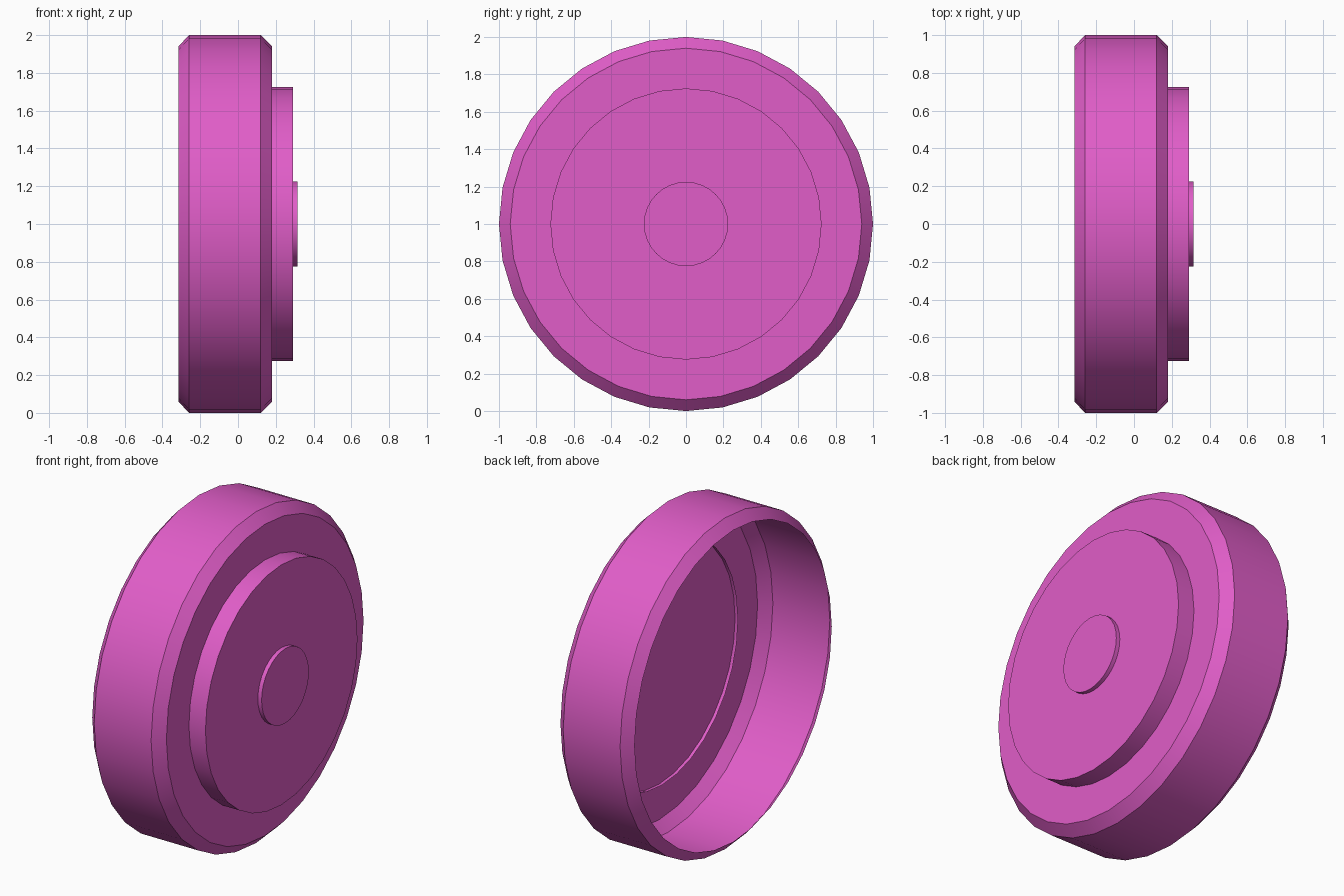
import bpy
import math

if "Cube" in bpy.data.objects:
    bpy.data.objects.remove(bpy.data.objects["Cube"])

SIDES = 32

pink = bpy.data.materials.new("pink")
pink.diffuse_color = (0.75, 0.11, 0.58, 1.0)
pink.use_nodes = True
pink.node_tree.nodes["Principled BSDF"].inputs["Base Color"].default_value = pink.diffuse_color


def lathe(name, profile):
    """Spin an (x, radius) profile around the x axis at z = 1; radius 0 closes with a flat cap."""
    verts, faces, rings = [], [], []
    for x, r in profile:
        if r == 0:
            continue
        rings.append(len(verts))
        for i in range(SIDES):
            a = 2 * math.pi * i / SIDES
            verts.append((x, r * math.cos(a), 1 + r * math.sin(a)))
    for a, b in zip(rings, rings[1:]):
        for i in range(SIDES):
            j = (i + 1) % SIDES
            faces.append((a + i, a + j, b + j, b + i))
    if profile[-1][1] == 0:
        faces.append(tuple(rings[-1] + i for i in range(SIDES)))
    # ring order runs towards +x, so flip for outward normals
    n_side = len(faces) - 1
    faces = [tuple(reversed(f)) if k < n_side else f for k, f in enumerate(faces)]
    mesh = bpy.data.meshes.new(name)
    mesh.from_pydata(verts, [], faces)
    mesh.materials.append(pink)
    obj = bpy.data.objects.new(name, mesh)
    bpy.context.collection.objects.link(obj)
    bpy.ops.object.select_all(action='DESELECT')
    obj.select_set(True)
    bpy.context.view_layer.objects.active = obj
    bpy.ops.object.shade_smooth_by_angle(angle=math.radians(30))
    return obj


# Open-backed dish with chamfered rims
lathe("outer_shell", [(-0.315, 0.94), (-0.26, 1.0), (0.12, 1.0), (0.18, 0.94), (0.18, 0)])

# Raised disc, its open back edge poking slightly inside the dish
lathe("raised_disc", [(0.16, 0.725), (0.29, 0.725), (0.29, 0)])

# Small centre button
lathe("centre_button", [(0.27, 0.225), (0.315, 0.225), (0.315, 0)])
